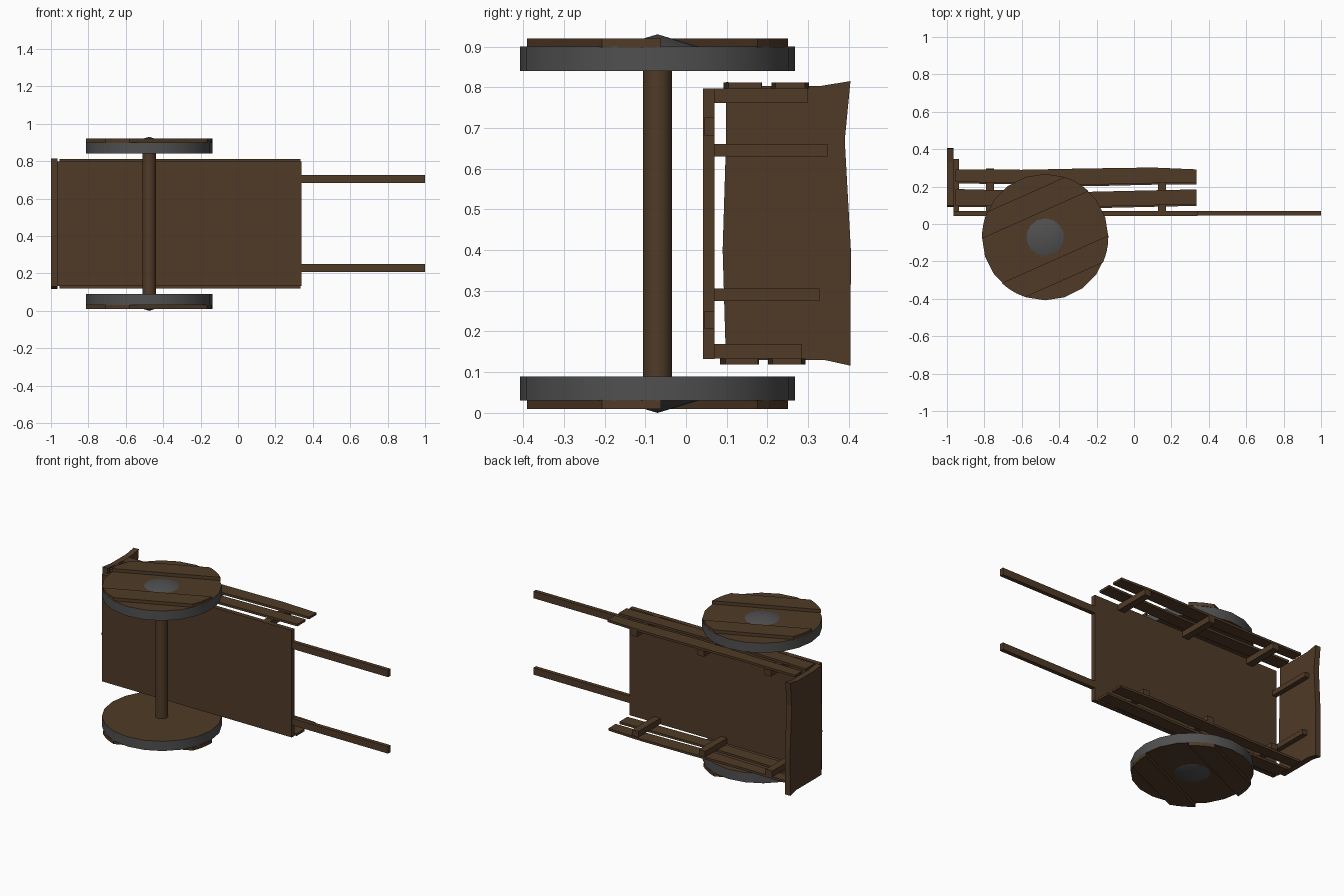
import bpy, bmesh, math
from mathutils import Matrix, Vector

if "Cube" in bpy.data.objects:
    bpy.data.objects.remove(bpy.data.objects["Cube"])


def material(name, rgb):
    m = bpy.data.materials.new(name)
    m.diffuse_color = (*rgb, 1)
    m.use_nodes = True
    m.node_tree.nodes["Principled BSDF"].inputs["Base Color"].default_value = m.diffuse_color
    return m


WOOD = material("wood", (0.08, 0.043, 0.02))
IRON = material("iron", (0.08, 0.08, 0.08))
MID = 0.465                 # half height, mirror plane between both sides
AX, AY = -0.475, -0.07      # axle position
R = 0.338                   # wheel radius
TILT = math.radians(24)     # direction of the wheel planks


def finish(name, bm, mats, smooth=False):
    bmesh.ops.recalc_face_normals(bm, faces=bm.faces[:])
    me = bpy.data.meshes.new(name)
    bm.to_mesh(me)
    bm.free()
    for m in mats:
        me.materials.append(m)
    ob = bpy.data.objects.new(name, me)
    bpy.context.collection.objects.link(ob)
    if smooth:
        bpy.ops.object.select_all(action='DESELECT')
        ob.select_set(True)
        bpy.context.view_layer.objects.active = ob
        bpy.ops.object.shade_smooth_by_angle(angle=math.radians(30))
    return ob


def box(name, x, y, z):
    bm = bmesh.new()
    bmesh.ops.create_cube(bm, size=1)
    for v in bm.verts:
        v.co = Vector([(a + b) / 2 + c * (b - a) for (a, b), c in zip((x, y, z), v.co)])
    return finish(name, bm, [WOOD])


def slab(name, points, thickness):
    """Extrude a flat outline of 3D points along the thickness vector."""
    bm = bmesh.new()
    f = bm.faces.new([bm.verts.new(p) for p in points])
    ext = bmesh.ops.extrude_face_region(bm, geom=[f])
    bmesh.ops.translate(bm, vec=thickness,
                        verts=[g for g in ext["geom"] if isinstance(g, bmesh.types.BMVert)])
    return finish(name, bm, [WOOD])


def cone(name, r1, r2, z1, z2, sides, mats):
    bm = bmesh.new()
    bmesh.ops.create_cone(bm, cap_ends=True, segments=sides, radius1=r1, radius2=r2,
                          depth=abs(z2 - z1),
                          matrix=Matrix.Translation((AX, AY, (z1 + z2) / 2)))
    if z2 < z1:
        for v in bm.verts:
            v.co.z = z1 + z2 - v.co.z
    if len(mats) > 1:       # second material on the running surface
        for f in bm.faces:
            f.material_index = int(abs(f.normal.z) < 0.5)
    return finish(name, bm, mats, True)


# Bed, handles and axle
box("bed", (-0.965, 0.34), (0.042, 0.07), (0.132, 0.797))
for side, z in (("right", 0.207), ("left", 0.682)):
    box(side + "_handle", (0.34, 1.0), (0.045, 0.07), (z, z + 0.043))
cone("axle", 0.036, 0.036, 0.05, 0.88, 20, [WOOD])

# Wavy side rails: x positions with lower and upper edge heights
XS = (-0.955, -0.6, -0.24, 0.1, 0.335)
RAILS = {"lower": ((0.1, 0.095, 0.092, 0.1, 0.105), (0.187, 0.178, 0.172, 0.18, 0.185)),
         "upper": ((0.225, 0.22, 0.21, 0.218, 0.22), (0.292, 0.29, 0.297, 0.302, 0.292))}

for side, s, drop in (("left", 1, 0), ("right", -1, 0.008)):
    def Z(h):
        return MID + s * h

    # Wheel disc with iron tyre, raised planks and hub cap
    cone(side + "_wheel", R, R, Z(0.375), Z(0.435), 20, [WOOD, IRON])
    for k in (-1, 1):
        ds = [0.13 + 0.04 * i for i in range(4)]
        flat = [(math.sqrt(R * R - d * d), k * d) for d in ds]
        flat += [(-u, d) for u, d in reversed(flat)]
        c, sn = math.cos(TILT), math.sin(TILT)
        slab(side + "_wheel_plank",
             [(AX + u * c - d * sn, AY + u * sn + d * c, Z(0.433)) for u, d in flat],
             Vector((0, 0, s * 0.022)))
    cone(side + "_hub_cap", 0.1, 0, Z(0.435), Z(0.465), 14, [IRON])

    # Side posts and rails
    for x in (-0.77, -0.31, 0.15):
        box(side + "_post", (x - 0.022, x + 0.022), (0.07, 0.298 - 1.6 * drop),
            sorted((Z(0.296), Z(0.332))))
    for name, (lo, hi) in RAILS.items():
        pts = list(zip(XS, lo)) + list(zip(XS, hi))[::-1]
        slab(f"{side}_{name}_rail", [(x, y - drop, Z(0.332)) for x, y in pts],
             Vector((0, 0, s * 0.014)))

# End board with warped edges and its two posts
outline = [(0.098, 0.13), (0.34, 0.13), (0.404, 0.116), (0.405, 0.4), (0.39, 0.67),
           (0.404, 0.815), (0.33, 0.803), (0.18, 0.803), (0.098, 0.813), (0.098, 0.66),
           (0.09, 0.4)]
slab("end_board", [(-1.0, y, z) for y, z in outline], Vector((0.035, 0, 0)))
for z, top in ((0.275, 0.328), (0.63, 0.347)):
    box("end_post", (-0.965, -0.935), (0.07, top), (z, z + 0.03))
